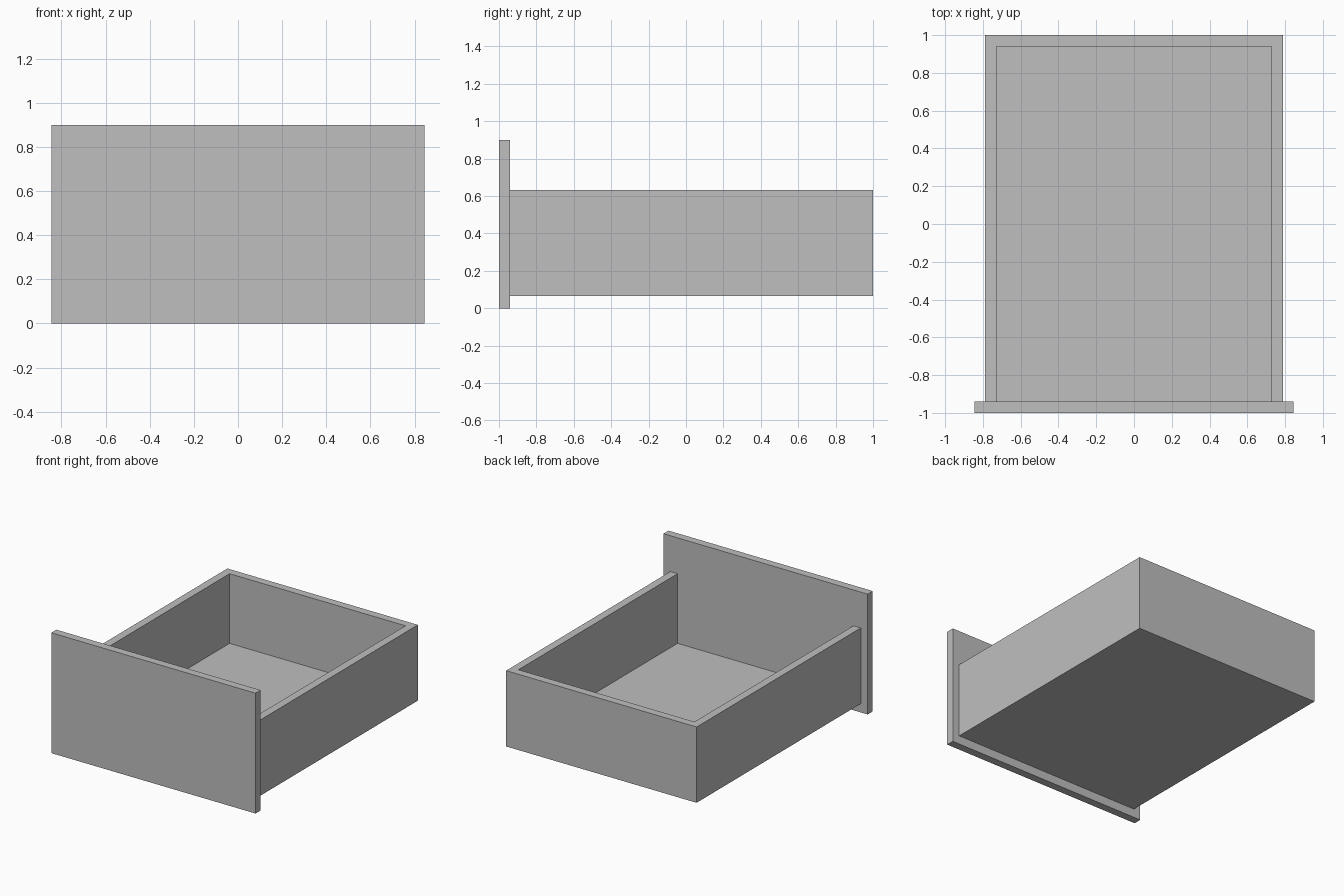
import bpy

cube = bpy.data.objects.get("Cube")
if cube:
    bpy.data.objects.remove(cube, do_unlink=True)

# Single plain grey finish
grey = bpy.data.materials.new("plain grey")
grey.use_nodes = True
colour = (0.52, 0.52, 0.52, 1)
grey.diffuse_color = colour
grey.node_tree.nodes["Principled BSDF"].inputs["Base Color"].default_value = colour


def box(name, low, high):
    """Add a box spanning two opposite corners."""
    centre = [(a + b) / 2 for a, b in zip(low, high)]
    bpy.ops.mesh.primitive_cube_add(size=1, location=centre)
    part = bpy.context.object
    part.name = name
    part.scale = [b - a for a, b in zip(low, high)]
    bpy.ops.object.transform_apply(location=False, rotation=False, scale=True)
    part.data.materials.append(grey)
    return part


board = 0.06                  # thickness of the panel and walls
half_width = 0.788            # outside of the tray
inner = half_width - board
bottom, top = 0.065, 0.632    # tray heights
floor_top = bottom + 0.046
tray_front = -1 + board

# Wide front panel
box("front_panel", (-0.845, -1, 0), (0.845, tray_front, 0.9))

# Side walls run from the panel to the back
box("left_side", (inner, tray_front, bottom), (half_width, 1, top))
box("right_side", (-half_width, tray_front, bottom), (-inner, 1, top))

# Back wall and floor fit between the sides
box("back_wall", (-inner, 1 - board, bottom), (inner, 1, top))
box("floor", (-inner, tray_front, bottom), (inner, 1 - board, floor_top))
